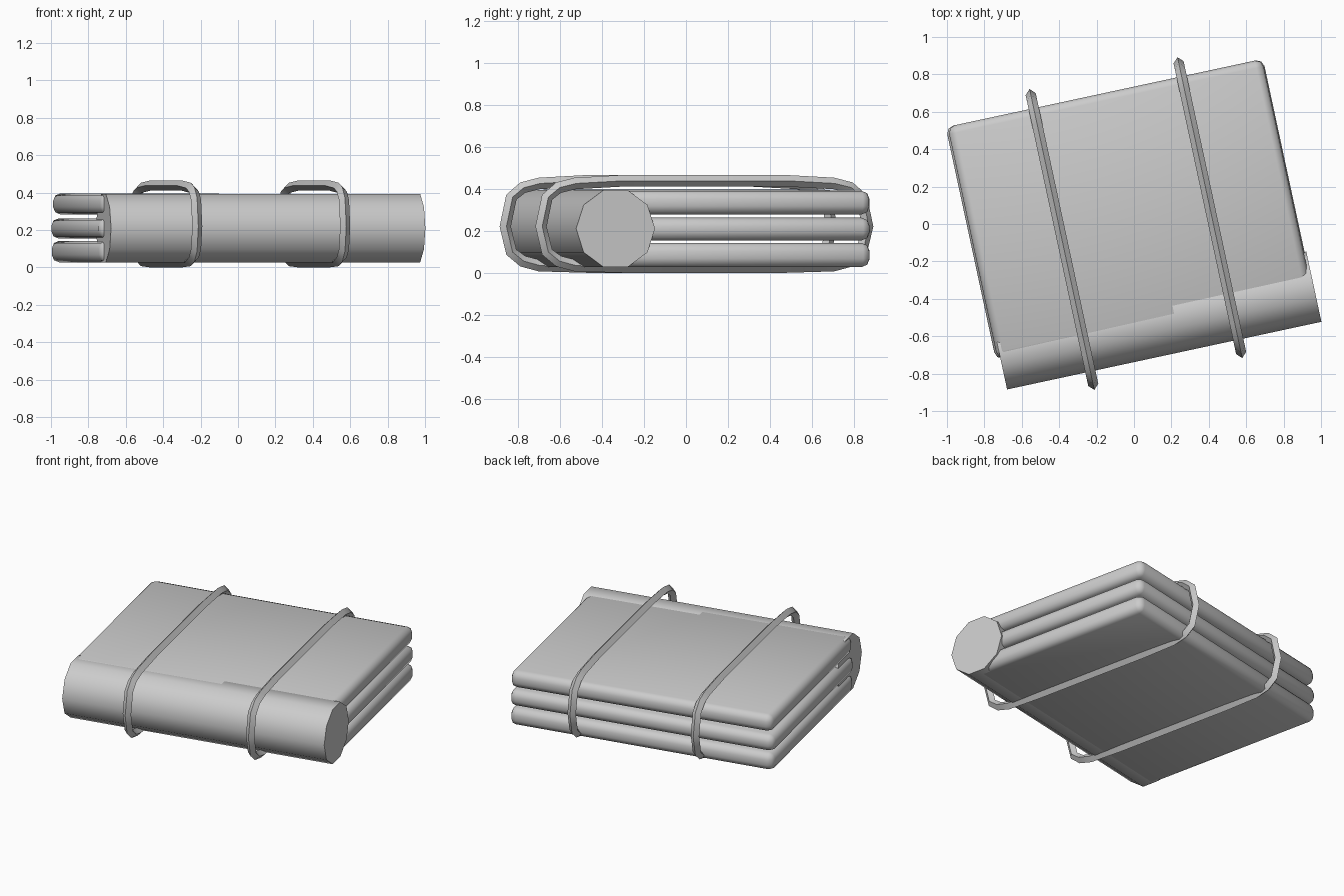
import bpy, bmesh, math
from mathutils import Vector, Matrix

if "Cube" in bpy.data.objects:
    bpy.data.objects.remove(bpy.data.objects["Cube"])

# The whole bundle is turned a little about the vertical axis
TURN = Matrix.Rotation(math.radians(12.15), 4, 'Z')

grey = bpy.data.materials.new("plain_grey")
grey.diffuse_color = (0.6, 0.6, 0.6, 1)
grey.use_nodes = True
grey.node_tree.nodes["Principled BSDF"].inputs["Base Color"].default_value = grey.diffuse_color


def finish(name, bm, angle=40):
    bmesh.ops.recalc_face_normals(bm, faces=bm.faces)
    bm.transform(TURN)
    me = bpy.data.meshes.new(name)
    bm.to_mesh(me)
    bm.free()
    me.materials.append(grey)
    ob = bpy.data.objects.new(name, me)
    bpy.context.collection.objects.link(ob)
    bpy.ops.object.select_all(action='DESELECT')
    ob.select_set(True)
    bpy.context.view_layer.objects.active = ob
    bpy.ops.object.shade_smooth_by_angle(angle=math.radians(angle))
    return ob


def folded_layer(name, u0, u1, z0, z1, tilt=0.0):
    # soft-edged flat slab
    bm = bmesh.new()
    size = Vector((u1 - u0, 1.272, z1 - z0))
    bmesh.ops.create_cube(bm, size=1, matrix=Matrix.Diagonal((*size, 1)))
    bmesh.ops.bevel(bm, geom=bm.edges[:], offset=0.04, segments=2,
                    profile=0.5, affect='EDGES')
    bm.transform(Matrix.Translation(((u0 + u1) / 2, 0.082, (z0 + z1) / 2))
                 @ Matrix.Rotation(math.radians(tilt), 4, 'Y'))
    finish(name, bm, 50)


def roll(name):
    # ten-sided rolled blanket along the front
    bm = bmesh.new()
    bmesh.ops.create_cone(bm, cap_ends=True, segments=10, radius1=0.192,
                          radius2=0.192, depth=1.719)
    ring = [v.co for v in bm.verts if v.co.z > 0]
    start = math.atan2(ring[0].y, ring[0].x)
    bm.transform(Matrix.Translation((0.01, -0.53, 0.21))
                 @ Matrix.Rotation(math.pi / 2, 4, 'Y')
                 @ Matrix.Rotation(math.pi / 2 - start, 4, 'Z'))
    finish(name, bm)


def strap(name, u, r=0.0275):
    # closed loop with a diamond cross-section
    half = [(0.40, 0.0275), (0.63, 0.034), (0.71, 0.055), (0.765, 0.098),
            (0.795, 0.22), (0.765, 0.36), (0.71, 0.405), (0.63, 0.425),
            (0.40, 0.4375)]
    path = half + [(-v, z) for v, z in reversed(half)]
    n = len(path)
    bm = bmesh.new()
    rings = []
    for i in range(n):
        p = Vector((u, *path[i]))
        t = (Vector((u, *path[(i + 1) % n])) - Vector((u, *path[i - 1]))).normalized()
        out = Vector((0, t.z, -t.y))
        side = Vector((1, 0, 0))
        rings.append([bm.verts.new(p + d * r) for d in (out, side, -out, -side)])
    for i in range(n):
        a, b = rings[i], rings[(i + 1) % n]
        for k in range(4):
            j = (k + 1) % 4
            bm.faces.new((a[k], a[j], b[j], b[k]))
    finish(name, bm)


# Three stacked layers
folded_layer("bottom_layer", -0.872, 0.858, 0.027, 0.142)
folded_layer("middle_layer", -0.875, 0.86, 0.154, 0.262)
folded_layer("top_layer", -0.865, 0.855, 0.28, 0.393, 0.2)

roll("blanket_roll")

# Two binding straps
for name, u in (("left_strap", -0.394), ("right_strap", 0.415)):
    strap(name, u)
